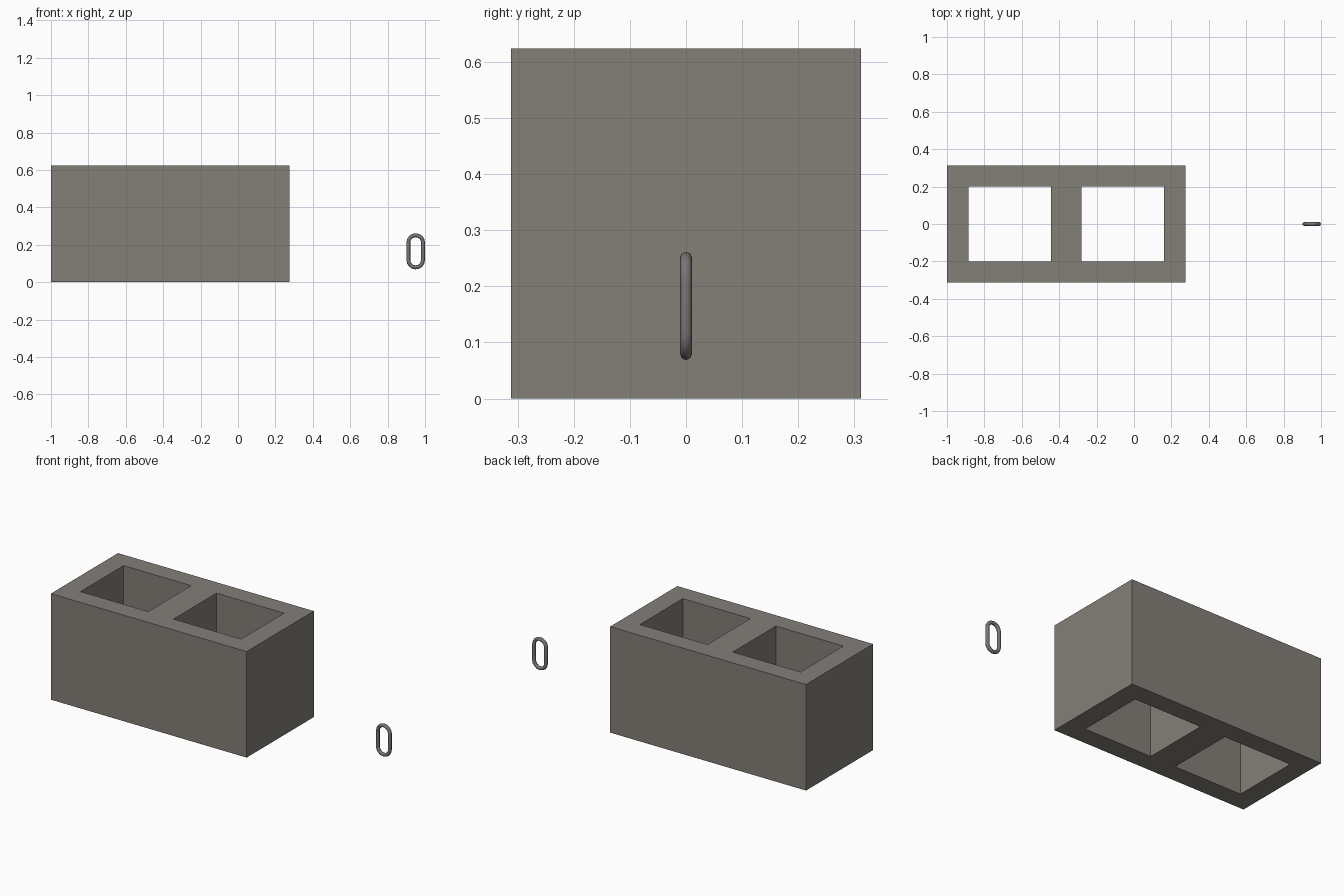
import bpy
import bmesh
from math import cos, sin, pi
from mathutils import Vector

cube = bpy.data.objects.get("Cube")
if cube:
    bpy.data.objects.remove(cube, do_unlink=True)


def make_material(name, rgb):
    mat = bpy.data.materials.new(name)
    mat.use_nodes = True
    mat.diffuse_color = (*rgb, 1)
    bsdf = mat.node_tree.nodes["Principled BSDF"]
    bsdf.inputs["Base Color"].default_value = (*rgb, 1)
    bsdf.inputs["Roughness"].default_value = 0.9
    return mat


def finish(bm, name, mat, smooth=False):
    bmesh.ops.recalc_face_normals(bm, faces=bm.faces)
    mesh = bpy.data.meshes.new(name)
    bm.to_mesh(mesh)
    bm.free()
    mesh.materials.append(mat)
    obj = bpy.data.objects.new(name, mesh)
    bpy.context.collection.objects.link(obj)
    if smooth:
        for poly in mesh.polygons:
            poly.use_smooth = True
    return obj


concrete = make_material("warm grey concrete", (0.23, 0.215, 0.19))
steel = make_material("grey steel", (0.19, 0.185, 0.18))

# Hollow block: a plan of cells with two left open, extruded upward
xs = [-1.0, -0.885, -0.445, -0.28, 0.16, 0.275]
ys = [-0.312, -0.2, 0.2, 0.312]
height = 0.624
bm = bmesh.new()
plan = [[bm.verts.new((x, y, 0)) for y in ys] for x in xs]
for i in range(len(xs) - 1):
    for j in range(len(ys) - 1):
        if j == 1 and i in (1, 3):
            continue
        bm.faces.new((plan[i][j], plan[i + 1][j],
                      plan[i + 1][j + 1], plan[i][j + 1]))
top = bmesh.ops.extrude_face_region(bm, geom=bm.faces[:], use_keep_orig=True)["geom"]
bmesh.ops.translate(bm, vec=(0, 0, height),
                    verts=[v for v in top if isinstance(v, bmesh.types.BMVert)])
finish(bm, "concrete_block", concrete)

# Chain link: round wire swept along an upright stadium path
bend, wire, half_straight = 0.039, 0.0105, 0.047
centre = Vector((0.95, 0, 0.165))
arc_steps, sides = 8, 8
bm = bmesh.new()
rings = []
for end in (1, -1):
    for s in range(arc_steps + 1):
        a = pi * s / arc_steps + (0 if end == 1 else pi)
        out = Vector((cos(a), 0, sin(a)))
        mid = centre + out * bend + Vector((0, 0, end * half_straight))
        ring = []
        for k in range(sides):
            t = 2 * pi * k / sides
            ring.append(bm.verts.new(mid + out * wire * cos(t)
                                     + Vector((0, wire * sin(t), 0))))
        rings.append(ring)
for a, b in zip(rings, rings[1:] + rings[:1]):
    for k in range(sides):
        n = (k + 1) % sides
        bm.faces.new((a[k], a[n], b[n], b[k]))
finish(bm, "chain_link", steel, smooth=True)
